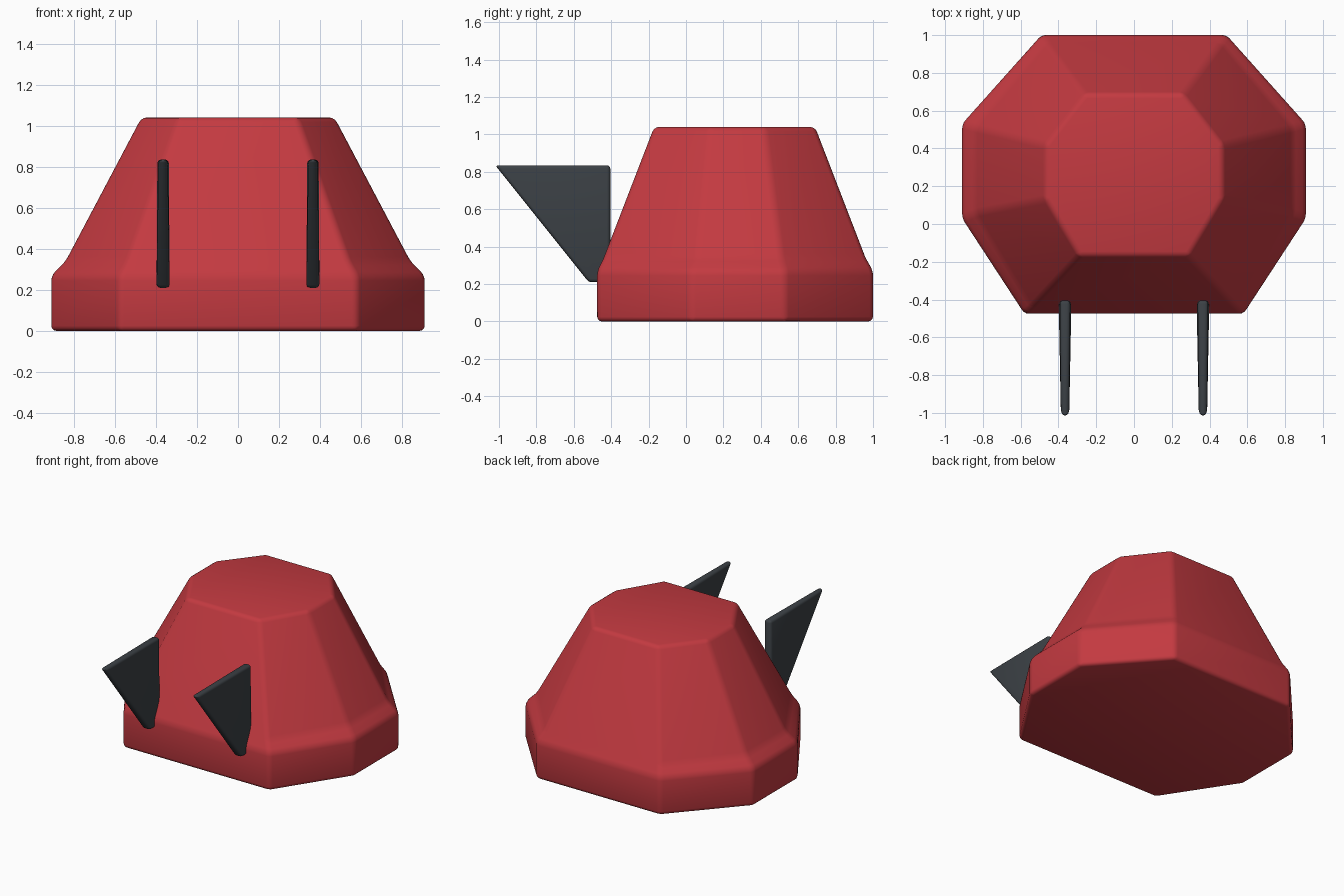
import bpy
import bmesh

cube = bpy.data.objects.get("Cube")
if cube:
    bpy.data.objects.remove(cube, do_unlink=True)


def material(name, colour):
    mat = bpy.data.materials.new(name)
    mat.use_nodes = True
    mat.diffuse_color = (*colour, 1)
    mat.node_tree.nodes["Principled BSDF"].inputs["Base Color"].default_value = (*colour, 1)
    return mat


def loft(name, rings, mat, bevel, segments):
    """Skin a stack of matching closed rings, cap both ends and round the edges."""
    bm = bmesh.new()
    loops = [[bm.verts.new(p) for p in ring] for ring in rings]
    count = len(loops[0])
    for low, high in zip(loops, loops[1:]):
        for i in range(count):
            j = (i + 1) % count
            bm.faces.new((low[i], low[j], high[j], high[i]))
    bm.faces.new(loops[0])
    bm.faces.new(loops[-1])
    bmesh.ops.recalc_face_normals(bm, faces=bm.faces)
    for face in bm.faces:
        face.smooth = True
    mesh = bpy.data.meshes.new(name)
    bm.to_mesh(mesh)
    bm.free()
    mesh.materials.append(mat)
    obj = bpy.data.objects.new(name, mesh)
    bpy.context.collection.objects.link(obj)
    mod = obj.modifiers.new("rounded_edges", "BEVEL")
    mod.width = bevel
    mod.segments = segments
    mod.limit_method = "ANGLE"
    mod.angle_limit = 0.17
    return obj


def octagon(z, half):
    """Mirror the +x corners, listed front to back, into a closed ring."""
    return [(x, y, z) for x, y in half] + [(-x, y, z) for x, y in reversed(half)]


red = material("red", (0.55, 0.042, 0.052))
charcoal = material("charcoal", (0.045, 0.053, 0.061))

# Body: upright skirt, narrow shoulder, then a tapering eight-sided crown
skirt = [(0.58, -0.475), (0.91, 0.03), (0.91, 0.53), (0.49, 1.0)]
shoulder = [(0.54, -0.44), (0.84, 0.06), (0.84, 0.51), (0.46, 0.96)]
crown = [(0.29, -0.17), (0.47, 0.13), (0.47, 0.42), (0.26, 0.69)]
loft("body", [octagon(0, skirt), octagon(0.27, skirt),
              octagon(0.34, shoulder), octagon(1.04, crown)], red, 0.025, 3)

# Fins: pointed blades, thinner towards the tip
blade = [(-1.02, 0.835, 0.022), (-0.405, 0.835, 0.028),
         (-0.405, 0.21, 0.032), (-0.52, 0.21, 0.032)]
for side, x in (("left", 0.365), ("right", -0.365)):
    loft(side + "_fin", [[(x + s * t, y, z) for y, z, t in blade] for s in (-1, 1)],
         charcoal, 0.018, 3)
